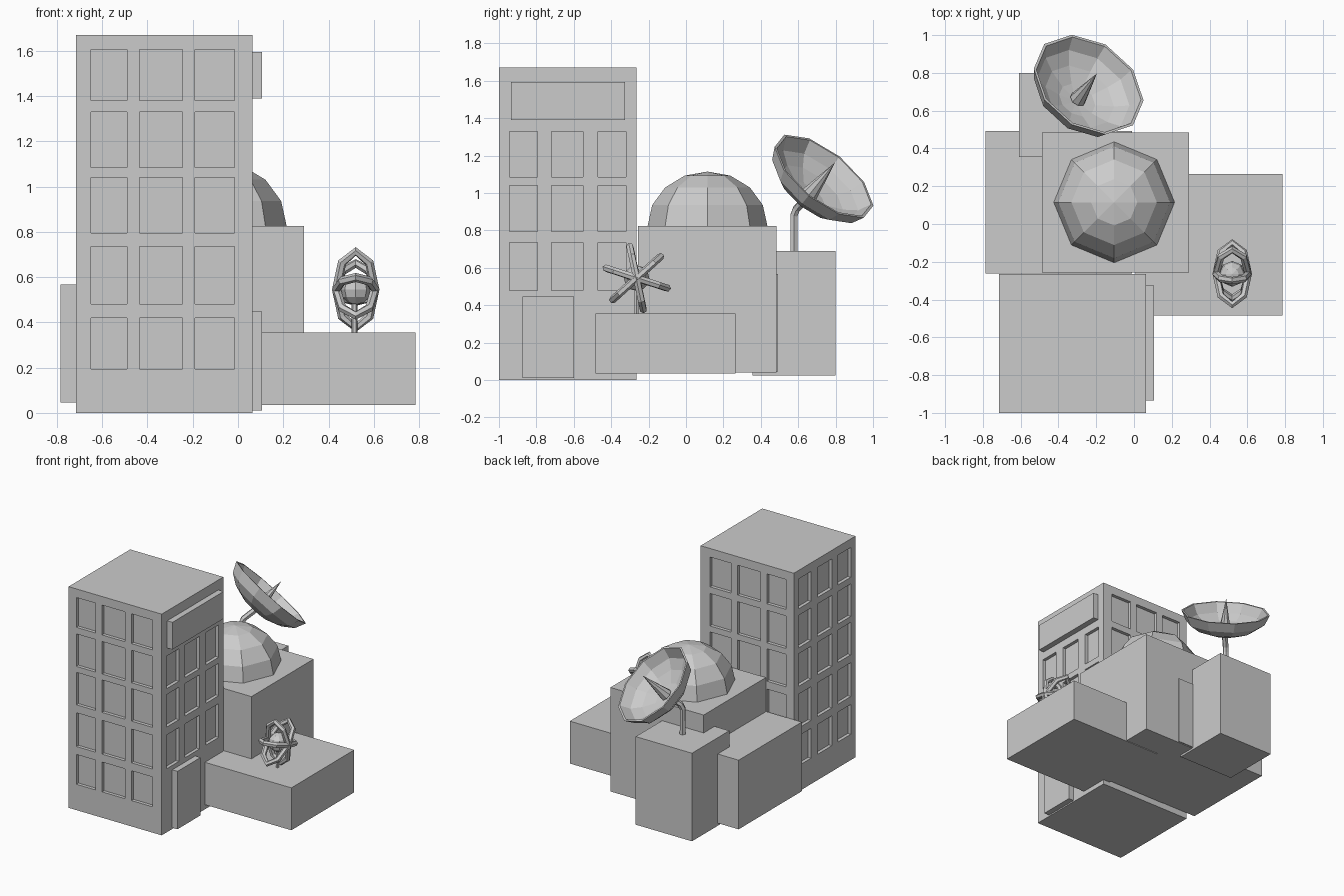
import bpy, bmesh, math
from mathutils import Matrix, Vector

if "Cube" in bpy.data.objects:
    bpy.data.objects.remove(bpy.data.objects["Cube"])


def finish(name, bm):
    me = bpy.data.meshes.new(name)
    bm.to_mesh(me)
    bm.free()
    ob = bpy.data.objects.new(name, me)
    bpy.context.collection.objects.link(ob)
    return ob


def add_box(bm, x, y, z):
    c = [(a + b) / 2 for a, b in (x, y, z)]
    s = [b - a for a, b in (x, y, z)]
    bmesh.ops.create_cube(bm, size=1, matrix=Matrix.Translation(c) @ Matrix.Diagonal((*s, 1)))


def box(name, x, y, z):
    bm = bmesh.new()
    add_box(bm, x, y, z)
    return finish(name, bm)


def revolve(name, profile, sides, matrix=Matrix()):
    """Spin an (r, z) profile about z, then place it."""
    bm = bmesh.new()
    vs = [bm.verts.new((r, 0, z)) for r, z in profile]
    es = [bm.edges.new(p) for p in zip(vs, vs[1:])]
    bmesh.ops.spin(bm, geom=vs + es, cent=(0, 0, 0), axis=(0, 0, 1),
                   angle=2 * math.pi, steps=sides, use_duplicate=False)
    bmesh.ops.remove_doubles(bm, verts=bm.verts[:], dist=1e-4)
    bmesh.ops.recalc_face_normals(bm, faces=bm.faces[:])
    bm.transform(matrix)
    return finish(name, bm)


def tube(name, pts, radius, cyclic=False):
    cu = bpy.data.curves.new(name, 'CURVE')
    cu.dimensions = '3D'
    cu.bevel_depth = radius
    cu.bevel_resolution = 1
    cu.use_fill_caps = True
    sp = cu.splines.new('POLY')
    sp.points.add(len(pts) - 1)
    for p, co in zip(sp.points, pts):
        p.co = (*co, 1)
    sp.use_cyclic_u = cyclic
    sp.use_smooth = False
    ob = bpy.data.objects.new(name, cu)
    bpy.context.collection.objects.link(ob)
    return ob


# Tower with recessed windows on all four sides
X0, X1, Y0, Y1 = -0.715, 0.063, -1.0, -0.265
tower = box("tower", (X0, X1), (Y0, Y1), (0, 1.67))
rows = [(0.195, 0.42), (0.48, 0.735), (0.795, 1.04), (1.085, 1.33), (1.38, 1.605)]
cols_x = [(-0.65, -0.49), (-0.435, -0.245), (-0.19, -0.015)]
cols_y = [(-0.945, -0.795), (-0.72, -0.55), (-0.47, -0.32)]
D = 0.025
bm = bmesh.new()
for i, z in enumerate(rows):
    for x in cols_x:
        add_box(bm, x, (Y0 - D, Y0 + D), z)
        add_box(bm, x, (Y1 - D, Y1 + D), z)
    for y in cols_y:
        add_box(bm, (X0 - D, X0 + D), y, z)
        if 0 < i < 4:
            add_box(bm, (X1 - D, X1 + D), y, z)
cutter = finish("window_cutter", bm)
cutter.hide_render = True
mod = tower.modifiers.new("windows", 'BOOLEAN')
mod.object = cutter
mod.operation = 'DIFFERENCE'
mod.solver = 'EXACT'
bpy.context.view_layer.objects.active = tower
bpy.ops.object.modifier_apply(modifier=mod.name)
bpy.data.objects.remove(cutter)

# Sign panel and entrance on the right side
box("sign_panel", (0.05, 0.107), (-0.935, -0.325), (1.39, 1.595))
box("entrance", (0.05, 0.107), (-0.875, -0.6), (0.01, 0.447))

# Low building blocks
box("main_hall", (-0.487, 0.292), (-0.257, 0.485), (0.04, 0.825))
box("left_wing", (-0.785, -0.01), (-0.261, 0.493), (0.045, 0.567))
box("right_wing", (0.008, 0.785), (-0.485, 0.265), (0.035, 0.355))
box("back_block", (-0.61, -0.14), (0.355, 0.8), (0.025, 0.69))

# Eight-sided dome
arc = [math.radians(22.5 * i) for i in range(5)]
revolve("dome", [(0.32 * math.cos(a), 0.29 * math.sin(a)) for a in arc], 8,
        Matrix.Translation((-0.105, 0.115, 0.825)))

# Tilted dish: thin-walled ten-sided bowl with a spike
n = Vector((0.42, 0.566, 0.71)).normalized()
u = Vector((0, -n.z, n.y)).normalized()
v = u.cross(n)
C = Vector((-0.24, 0.738, 1.09))
M = Matrix.Translation(C) @ Matrix((v, u, n)).transposed().to_4x4()
outer = [(0, -0.17), (0.11, -0.16), (0.21, -0.127), (0.285, -0.075), (0.32, 0)]
inner = [(0.305, 0), (0.27, -0.07), (0.2, -0.113), (0.105, -0.145), (0, -0.155)]
revolve("dish", outer + inner, 10, M)
revolve("dish_spike", [(0, -0.15), (0.045, -0.135), (0, 0.105)], 8, M)
tube("dish_mast", [(-0.376, 0.577, 0.67), (-0.376, 0.577, 0.88),
                   (-0.365, 0.59, 0.915), C - 0.16 * n], 0.022)

# Atom sculpture: core, three crossing orbit rings and a post
A = Vector((0.52, -0.264, 0.545))
core = [math.radians(-90 + 30 * i) for i in range(7)]
revolve("atom_core", [(0.068 * math.cos(a), 0.068 * math.sin(a)) for a in core], 8,
        Matrix.Translation(A))
for k in range(3):
    t = math.radians(-18 + 60 * k)
    d = Vector((0, math.cos(t), math.sin(t)))
    pts = [A + 0.172 * math.cos(a) * d + Vector((0.085 * math.sin(a), 0, 0))
           for a in (math.tau * i / 8 for i in range(8))]
    tube("orbit_ring", pts, 0.02, True)
tube("atom_post", [(0.515, -0.264, 0.34), (0.515, -0.264, 0.52)], 0.013)
